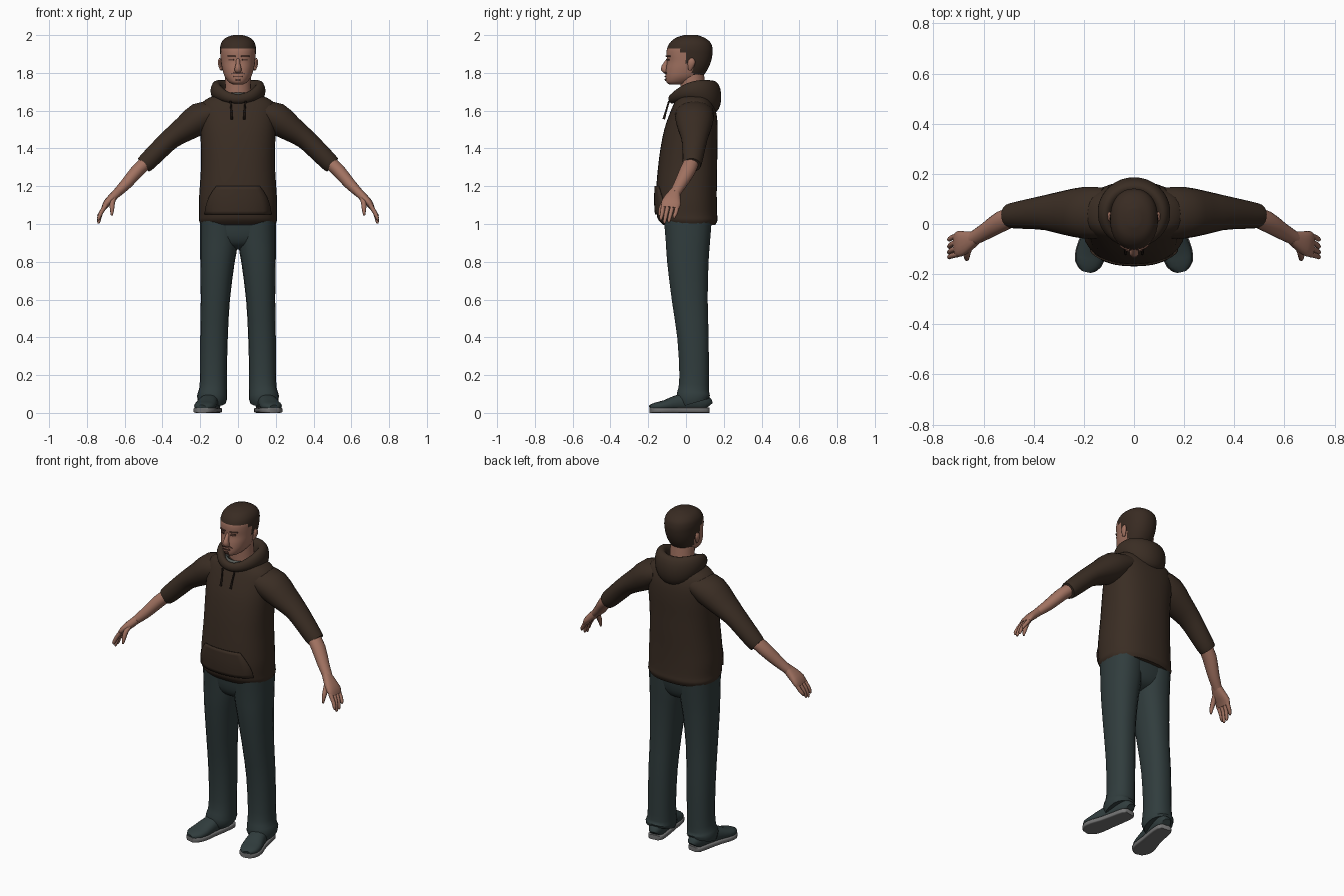
import bpy, math
from mathutils import Vector

old = bpy.data.objects.get("Cube")
if old:
    bpy.data.objects.remove(old)


def material(name, rgb):
    m = bpy.data.materials.new(name)
    m.use_nodes = True
    m.diffuse_color = (*rgb, 1)
    m.node_tree.nodes["Principled BSDF"].inputs["Base Color"].default_value = (*rgb, 1)
    return m


BROWN = material("dark brown cloth", (0.042, 0.026, 0.017))
CORD = material("drawstring brown", (0.018, 0.011, 0.008))
TEAL = material("dark teal denim", (0.030, 0.046, 0.047))
SKIN = material("skin", (0.36, 0.17, 0.12))
HAIR = material("hair brown", (0.040, 0.024, 0.016))
SHADE = material("face shade", (0.12, 0.055, 0.04))
SOLE = material("sole grey", (0.17, 0.17, 0.17))
SHIRT = material("shirt grey", (0.10, 0.11, 0.10))


def finish(name, verts, faces, *mats):
    mesh = bpy.data.meshes.new(name)
    mesh.from_pydata(verts, [], faces)
    ob = bpy.data.objects.new(name, mesh)
    bpy.context.collection.objects.link(ob)
    for m in mats:
        mesh.materials.append(m)
    bpy.ops.object.select_all(action='DESELECT')
    ob.select_set(True)
    bpy.context.view_layer.objects.active = ob
    bpy.ops.object.mode_set(mode='EDIT')
    bpy.ops.mesh.select_all(action='SELECT')
    bpy.ops.mesh.normals_make_consistent(inside=False)
    bpy.ops.object.mode_set(mode='OBJECT')
    bpy.ops.object.shade_smooth_by_angle(angle=math.radians(50))
    return ob


def dense(rows, k):
    """Smooth curve through the rows, k steps per span."""
    out = []
    for i in range(len(rows) - 1):
        quad = [rows[max(i - 1, 0)], rows[i], rows[i + 1], rows[min(i + 2, len(rows) - 1)]]
        for j in range(k):
            t = j / k
            out.append([b + 0.5 * t * (c - a + t * (2*a - 5*b + 4*c - d + t * (3*(b - c) + d - a)))
                        for a, b, c, d in zip(*quad)])
    return out + [list(rows[-1])]


def skin_rings(rings, closed=False):
    n, count = len(rings[0]), len(rings)
    verts = [v for r in rings for v in r]
    faces = [(i * n + j, i * n + (j + 1) % n, (i + 1) % count * n + (j + 1) % n, (i + 1) % count * n + j)
             for i in range(count if closed else count - 1) for j in range(n)]
    if not closed:
        faces += [tuple(range(n)), tuple(range((count - 1) * n, count * n))]
    return verts, faces


def oval(j, sides, power):
    a = 2 * math.pi * j / sides
    c, s = math.cos(a), math.sin(a)
    return (math.copysign(abs(c) ** (2 / power), c), math.copysign(abs(s) ** (2 / power), s))


def tube(name, rows, mat, side=(0, 1, 0), flip=1, k=2, sides=18, power=2, closed=False):
    """Rows are x, y, z, half size along side, half size across it."""
    rows = rows if closed else dense(rows, k)
    pts = [Vector((r[0] * flip, r[1], r[2])) for r in rows]
    rings = []
    for i, (p, r) in enumerate(zip(pts, rows)):
        if closed:
            t = pts[(i + 1) % len(pts)] - pts[i - 1]
        else:
            t = pts[min(i + 1, len(pts) - 1)] - pts[max(i - 1, 0)]
        t.normalize()
        s = Vector(side)
        s = (s - t * s.dot(t)).normalized()
        u = t.cross(s)
        ring = [oval(j, sides, power) for j in range(sides)]
        rings.append([p + s * r[3] * c + u * r[4] * d for c, d in ring])
    return finish(name, *skin_rings(rings, closed), mat)


def stack(name, rows, power, sides, *mats):
    """Level rings: z, front y, back y, half width."""
    rings = []
    for z, f, b, w in rows:
        ring = [oval(j, sides, power) for j in range(sides)]
        rings.append([(w * c, (f + b) / 2 + (b - f) / 2 * s, z) for c, s in ring])
    return finish(name, *skin_rings(rings), *mats)


def plate(name, rows, power, mat, z0, z1, left, right, lift=0.003, n=8):
    """Thin plate lying on the front of a stack; left and right give x for t in 0..1."""
    verts = []
    for i in range(n + 1):
        t = i / n
        z = z0 + (z1 - z0) * t
        lo = max((r for r in rows if r[0] <= z), key=lambda r: r[0])
        hi = min((r for r in rows if r[0] > z), key=lambda r: r[0])
        q = (z - lo[0]) / (hi[0] - lo[0])
        f, b, w = [lo[c] + (hi[c] - lo[c]) * q for c in (1, 2, 3)]
        for j in range(n + 1):
            x = left(t) + (right(t) - left(t)) * j / n
            y = (f + b) / 2 - (b - f) / 2 * max(0, 1 - abs(x / w) ** power) ** (1 / power)
            verts.append((x, y - lift, z))
    m = n + 1
    faces = [(i*m + j, i*m + j + 1, i*m + m + j + 1, i*m + m + j) for i in range(n) for j in range(n)]
    ob = finish(name, verts, faces, mat)
    thick = ob.modifiers.new("thickness", 'SOLIDIFY')
    thick.thickness, thick.offset = 0.006, 0


# Hooded top
torso = dense([(0.995, -0.12, 0.155, 0.195), (1.02, -0.145, 0.167, 0.207), (1.05, -0.155, 0.165, 0.206),
               (1.12, -0.16, 0.163, 0.207), (1.2, -0.157, 0.163, 0.202), (1.3, -0.148, 0.165, 0.196),
               (1.4, -0.135, 0.166, 0.196), (1.5, -0.115, 0.168, 0.2), (1.58, -0.088, 0.162, 0.203),
               (1.635, -0.065, 0.145, 0.195), (1.67, -0.045, 0.125, 0.15), (1.685, -0.02, 0.11, 0.09)], 3)
stack("hoodie_body", torso, 2.4, 32, BROWN)
plate("front_pocket", torso, 2.4, BROWN, 1.05, 1.2, lambda t: -0.175 + 0.06 * t * t,
      lambda t: 0.175 - 0.06 * t * t, 0.006)
hood = []
for i in range(36):
    c, s = math.cos(i * math.pi / 18), math.sin(i * math.pi / 18)
    hood.append((0.115 * c, 0.037 + 0.11 * s, 1.705 + 0.005 * s - 0.037 * s * s,
                 0.05 + 0.03 * s + 0.005 * s * s, 0.03 + 0.01 * s))
tube("hood", hood, BROWN, side=(0, 0, 1), closed=True)
collar = [(0.078 * math.cos(i * math.pi / 12), 0.03 + 0.085 * math.sin(i * math.pi / 12), 1.685, 0.012, 0.01)
          for i in range(24)]
tube("shirt_collar", collar, SHIRT, side=(0, 0, 1), sides=8, closed=True)

# Head, with hair faces chosen by the hairline
head = dense([(1.738, -0.085, -0.01, 0.025), (1.75, -0.103, 0.03, 0.047), (1.78, -0.108, 0.085, 0.07),
              (1.82, -0.106, 0.115, 0.083), (1.86, -0.1, 0.132, 0.09), (1.9, -0.103, 0.14, 0.094),
              (1.93, -0.1, 0.14, 0.095), (1.96, -0.085, 0.13, 0.088), (1.985, -0.055, 0.1, 0.066),
              (2.0, -0.01, 0.06, 0.025)], 4)
skull = stack("head", head, 2.2, 48, SKIN, HAIR)


def hairline(y):
    if y < -0.035:
        return 1.928
    if y < 0.0:
        return 1.905
    return 1.855 if y < 0.035 else 1.775


for face in skull.data.polygons:
    face.material_index = int(face.center.z > hairline(face.center.y))
tube("neck", [(0, 0.045, 1.62, 0.074, 0.07), (0, 0.038, 1.7, 0.07, 0.066), (0, 0.03, 1.8, 0.068, 0.066)],
     SKIN, side=(1, 0, 0))
tube("nose", [(0, -0.093, 1.875, 0.009, 0.008), (0, -0.108, 1.845, 0.012, 0.014),
              (0, -0.115, 1.82, 0.019, 0.019), (0, -0.104, 1.807, 0.016, 0.012)], SKIN, side=(1, 0, 0))
plate("moustache", head, 2.2, SHADE, 1.794, 1.804, lambda t: -0.034 + 0.012 * t, lambda t: 0.034 - 0.012 * t)
plate("mouth", head, 2.2, SHADE, 1.778, 1.783, lambda t: -0.022, lambda t: 0.022)
plate("chin_beard", head, 2.2, SHADE, 1.758, 1.768, lambda t: -0.012, lambda t: 0.012)

# Paired parts
for label, f in (("left_", 1), ("right_", -1)):
    lo, hi = sorted((f * 0.02, f * 0.052))
    plate(label + "eyebrow", head, 2.2, SHADE, 1.885, 1.891, lambda t: lo - 0.003, lambda t: hi + 0.006)
    plate(label + "eye", head, 2.2, SHADE, 1.866, 1.874, lambda t: lo + 0.003, lambda t: hi - 0.003)
    tube(label + "ear", [(0.088, 0.02, 1.815, 0.008, 0.006), (0.094, 0.025, 1.835, 0.016, 0.009),
                         (0.098, 0.03, 1.86, 0.02, 0.009), (0.095, 0.03, 1.877, 0.008, 0.005)],
         SKIN, flip=f, sides=10)
    tube(label + "drawstring", [(0.04, -0.09, 1.65, 0.005, 0.005), (0.035, -0.105, 1.6, 0.005, 0.005),
                                (0.033, -0.118, 1.555, 0.007, 0.006)], CORD, flip=f, sides=8)

    # Arm
    tube(label + "sleeve", [(0.12, 0.045, 1.595, 0.1, 0.06), (0.2, 0.045, 1.56, 0.103, 0.085),
                            (0.28, 0.045, 1.505, 0.088, 0.07), (0.355, 0.045, 1.452, 0.07, 0.056),
                            (0.42, 0.04, 1.39, 0.06, 0.053), (0.48, 0.034, 1.33, 0.052, 0.05),
                            (0.5, 0.032, 1.312, 0.046, 0.046)], BROWN, flip=f)
    tube(label + "forearm", [(0.47, 0.035, 1.34, 0.038, 0.036), (0.53, 0.01, 1.285, 0.042, 0.036),
                             (0.59, -0.028, 1.215, 0.034, 0.031), (0.645, -0.06, 1.16, 0.028, 0.023)],
         SKIN, flip=f)
    tube(label + "palm", [(0.63, -0.055, 1.175, 0.026, 0.022), (0.665, -0.07, 1.14, 0.042, 0.023),
                          (0.695, -0.079, 1.11, 0.052, 0.019), (0.71, -0.083, 1.085, 0.046, 0.013)],
         SKIN, flip=f, power=2.5)
    fingers = {"index": (-0.12, -0.132, 1.02), "middle": (-0.095, -0.113, 1.003),
               "ring": (-0.07, -0.09, 1.008), "little": (-0.046, -0.062, 1.03)}
    for finger, (y0, y1, z1) in fingers.items():
        tube(label + finger + "_finger", [(0.7, y0, 1.1, 0.012, 0.012), (0.725, (y0 + y1) / 2, 1.06, 0.011, 0.011),
                                          (0.737, y1, z1 + 0.012, 0.009, 0.009), (0.738, y1, z1, 0.004, 0.004)],
             SKIN, flip=f, sides=8)
    tube(label + "thumb", [(0.65, -0.08, 1.15, 0.012, 0.012), (0.665, -0.115, 1.115, 0.015, 0.014),
                           (0.667, -0.135, 1.075, 0.012, 0.011), (0.668, -0.142, 1.045, 0.005, 0.005)],
         SKIN, flip=f, sides=8)

    # Leg
    tube(label + "trouser_leg", [(0.1, 0.01, 1.02, 0.1, 0.128), (0.101, 0.01, 0.9, 0.1, 0.118),
                                 (0.109, 0.01, 0.8, 0.091, 0.111), (0.12, 0.02, 0.6, 0.077, 0.096),
                                 (0.127, 0.037, 0.4, 0.073, 0.084), (0.13, 0.043, 0.2, 0.071, 0.079),
                                 (0.132, 0.04, 0.12, 0.074, 0.083), (0.137, 0.038, 0.085, 0.08, 0.09),
                                 (0.137, 0.045, 0.055, 0.074, 0.08)], TEAL, side=(1, 0, 0), flip=f, power=2.3)

    # Shoe: stations along the foot give x, y, half width, top height
    foot = [(0.128, 0.12, 0.025, 0.055), (0.131, 0.1, 0.042, 0.085), (0.142, 0.03, 0.047, 0.1),
            (0.158, -0.05, 0.05, 0.083), (0.172, -0.11, 0.057, 0.058), (0.183, -0.16, 0.05, 0.045),
            (0.19, -0.188, 0.022, 0.032)]
    tube(label + "shoe", [(x, y, 0.01 + h / 2, w, h / 2) for x, y, w, h in foot], TEAL,
         side=(1, 0, 0), flip=f, power=2.4)
    tube(label + "sole", [(x, y, 0.014, w + 0.004, 0.014) for x, y, w, h in foot], SOLE,
         side=(1, 0, 0), flip=f, power=6, sides=24)

# Seat of the trousers
stack("trouser_seat", dense([(0.865, -0.03, 0.05, 0.04), (0.89, -0.08, 0.1, 0.12), (0.94, -0.105, 0.125, 0.185),
                             (1.03, -0.115, 0.138, 0.198)], 3), 2.4, 28, TEAL)
